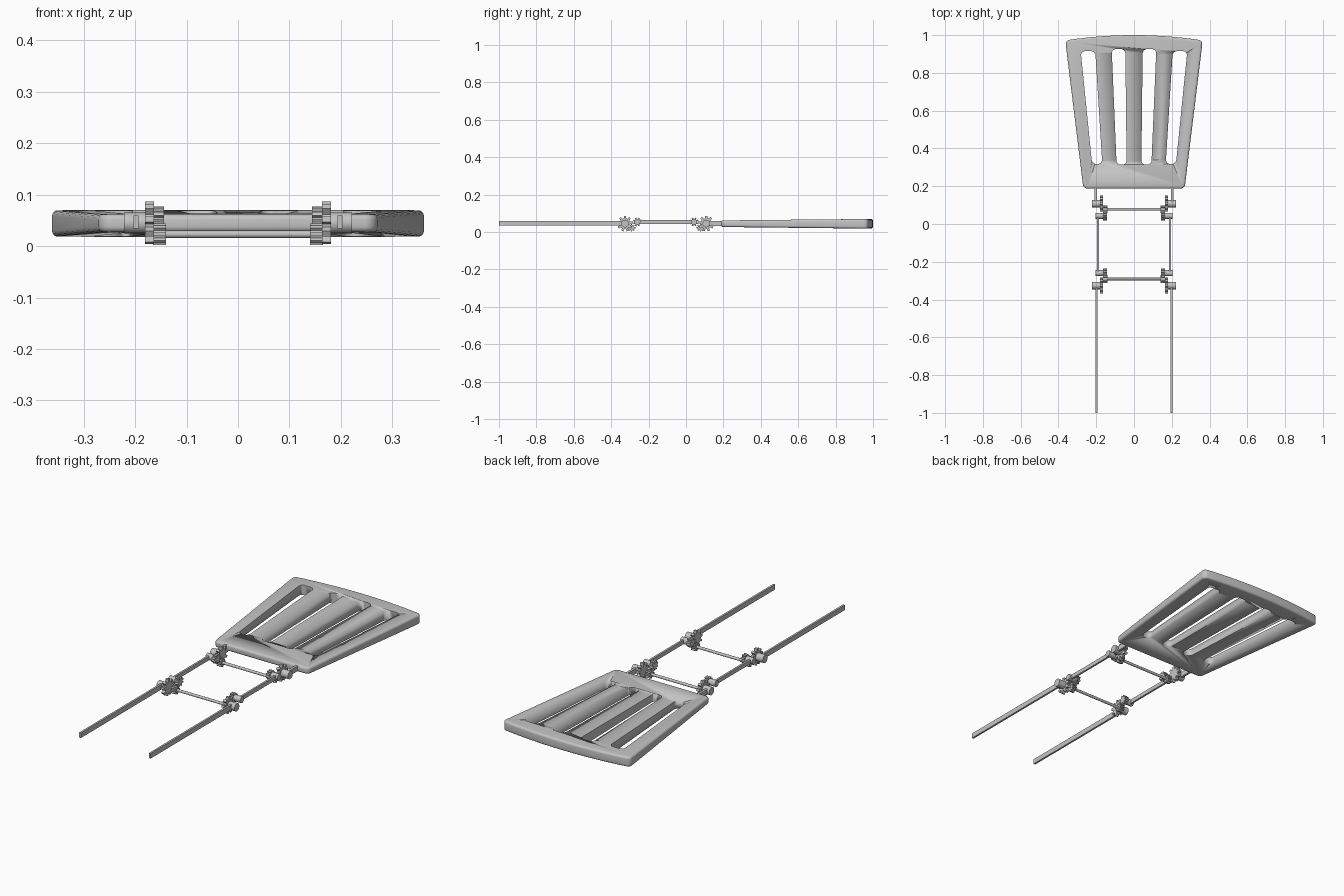
import bpy, bmesh, math
from mathutils import Matrix, Vector

if "Cube" in bpy.data.objects:
    bpy.data.objects.remove(bpy.data.objects["Cube"])

grey = bpy.data.materials.new("light_grey")
grey.diffuse_color = (0.55, 0.55, 0.55, 1)
grey.use_nodes = True
grey.node_tree.nodes["Principled BSDF"].inputs["Base Color"].default_value = grey.diffuse_color


def finish(bm, name, smooth=True):
    bmesh.ops.recalc_face_normals(bm, faces=bm.faces[:])
    me = bpy.data.meshes.new(name)
    bm.to_mesh(me)
    bm.free()
    ob = bpy.data.objects.new(name, me)
    bpy.context.collection.objects.link(ob)
    me.materials.append(grey)
    if smooth:
        bpy.ops.object.select_all(action='DESELECT')
        ob.select_set(True)
        bpy.context.view_layer.objects.active = ob
        bpy.ops.object.shade_smooth_by_angle(angle=math.radians(35))
    return ob


def prism(points, depth):
    """Closed outline extruded along depth; points are 3D."""
    bm = bmesh.new()
    f = bm.faces.new([bm.verts.new(p) for p in points])
    r = bmesh.ops.extrude_face_region(bm, geom=[f])
    bmesh.ops.translate(bm, vec=depth,
                        verts=[v for v in r['geom'] if isinstance(v, bmesh.types.BMVert)])
    return bm


def round_upright_edges(bm, radius, segments):
    edges = [e for e in bm.edges
             if abs(e.verts[0].co.z - e.verts[1].co.z) > 0.01
             and e.calc_face_angle() > 0.6]
    bmesh.ops.bevel(bm, geom=edges, offset=radius, segments=segments,
                    affect='EDGES', profile=0.5)


def box(name, lo, hi):
    lo, hi = Vector(lo), Vector(hi)
    bm = bmesh.new()
    bmesh.ops.create_cube(bm, size=1)
    for v in bm.verts:
        v.co = (lo + hi) / 2 + v.co * (hi - lo)
    return finish(bm, name, False)


def rod(name, x0, x1, y, z, r, sides=24):
    bm = bmesh.new()
    bmesh.ops.create_cone(bm, cap_ends=True, segments=sides, radius1=r, radius2=r,
                          depth=abs(x1 - x0),
                          matrix=Matrix.Translation(((x0 + x1) / 2, y, z))
                          @ Matrix.Rotation(math.pi / 2, 4, 'Y'))
    return finish(bm, name)


def gear(name, x0, x1, y, z, r, teeth, phase=0.0):
    pts = []
    for i in range(teeth):
        for off, k in ((-0.34, 0.68), (-0.20, 1), (0.20, 1), (0.34, 0.68)):
            a = (i + off + phase) * math.tau / teeth
            pts.append((x0, y + r * k * math.cos(a), z + r * k * math.sin(a)))
    return finish(prism(pts, (x1 - x0, 0, 0)), name, False)


# slatted plate: fan outline with a bowed far edge, thinner at the near end
outline = [(-0.268, 0.187, 0), (0.268, 0.187, 0)]
for i in range(13):
    t = 1 - i / 6
    outline.append((0.364 * t, 1.0 - 0.028 * t * t, 0))
bm = prism(outline, (0, 0, 1))
round_upright_edges(bm, 0.022, 5)
for v in bm.verts:
    t = (v.co.y - 0.187) / 0.813
    v.co.z = (0.062 + 0.008 * t) if v.co.z > 0.5 else (0.027 - 0.009 * t)
rim = [e for e in bm.edges
       if any(abs(f.normal.z) > 0.9 for f in e.link_faces)
       and any(abs(f.normal.z) < 0.5 for f in e.link_faces)]
bmesh.ops.bevel(bm, geom=rim, offset=0.011, segments=4, affect='EDGES', profile=0.5)
plate = finish(bm, "slatted_plate")

# slots: tapered, rounded openings, mirrored about the middle
slots = [((-0.222, -0.168, 0.318), (-0.282, -0.205, 0.915)),
         ((-0.092, -0.039, 0.314), (-0.118, -0.046, 0.926))]
for (bl, br, yb), (tl, tr, yt) in slots:
    for s in (-1, 1):
        bm = prism([(-s * bl, yb, -0.1), (-s * br, yb, -0.1),
                    (-s * tr, yt, -0.1), (-s * tl, yt, -0.1)], (0, 0, 0.3))
        round_upright_edges(bm, 0.023, 5)
        cutter = finish(bm, "slot_cutter")
        mod = plate.modifiers.new("slot", 'BOOLEAN')
        mod.operation, mod.solver, mod.object = 'DIFFERENCE', 'EXACT', cutter
        bpy.context.view_layer.objects.active = plate
        bpy.ops.object.modifier_apply(modifier=mod.name)
        bpy.data.objects.remove(cutter, do_unlink=True)

# side bars
for s, side in ((-1, "left"), (1, "right")):
    def bar(name, xa, xb, y0, y1, z0, z1):
        a, b = sorted((s * xa, s * xb))
        box(f"{side}_{name}", (a, y0, z0), (b, y1, z1))
    bar("handle_bar", 0.193, 0.203, -1.0, -0.325, 0.034, 0.06)
    bar("middle_bar", 0.185, 0.195, -0.262, 0.043, 0.043, 0.064)
    bar("plate_bar", 0.196, 0.208, 0.108, 0.21, 0.032, 0.058)

    # hinge gear trains, one at each end of the middle bars
    for end, y_big, y_mid, y_small in (("near", -0.326, -0.291, -0.26),
                                       ("far", 0.108, 0.078, 0.043)):
        tag = f"{side}_{end}_"
        rod(tag + "large_hub", s * 0.176, s * 0.222, y_big, 0.045, 0.02)
        gear(tag + "large_gear", s * 0.163, s * 0.181, y_big, 0.045, 0.042, 9, 0.25)
        rod(tag + "small_hub", s * 0.16, s * 0.205, y_small, 0.054, 0.016)
        gear(tag + "small_gear", s * 0.144, s * 0.165, y_small, 0.054, 0.024, 8, 0.5)
        gear(tag + "idler_gear", s * 0.14, s * 0.165, y_mid, 0.023, 0.021, 8)

# cross rods joining the two sides
for end, y in (("near", -0.291), ("far", 0.078)):
    rod(end + "_cross_rod", -0.15, 0.15, y, 0.023, 0.007)
